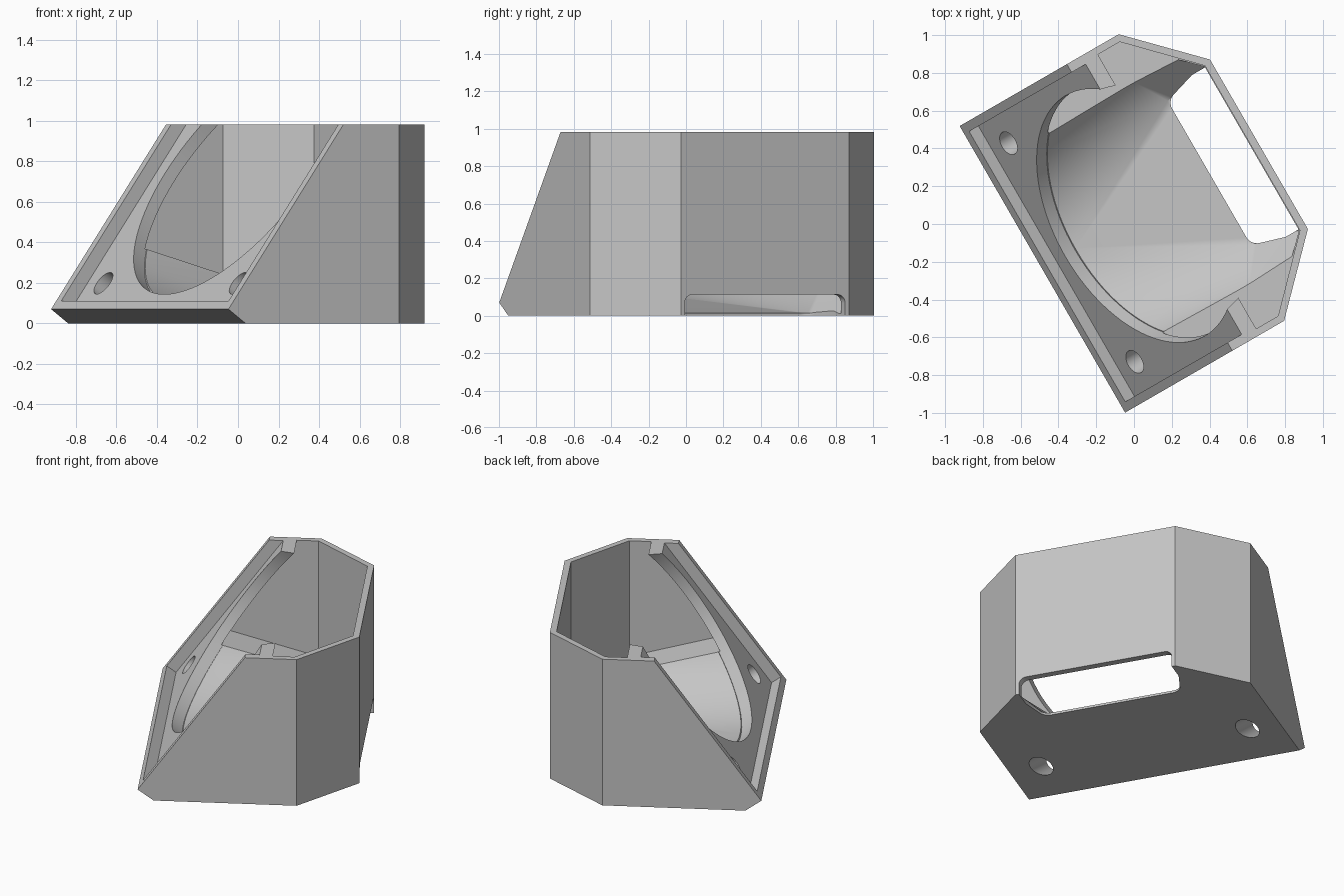
import bpy, bmesh, math
from mathutils import Matrix, Vector

cube = bpy.data.objects.get("Cube")
if cube:
    bpy.data.objects.remove(cube)

# Main sizes, in a frame where y runs from the sloped face to the back wall
HEIGHT = 0.982
ANGLE = math.radians(54.3)
RECESS, PLATE, RIM = 0.07, 0.066, 0.05
HALF = 0.876
FAN_R = 0.735
place = Matrix.Translation((-0.485, -0.24, 0)) @ Matrix.Rotation(math.radians(-60), 4, 'Z')
slope = Matrix.Translation((0, 0, 0.07)) @ Matrix.Rotation(ANGLE, 4, 'X')
up_slope = slope.to_3x3() @ Vector((0, 1, 0))
outward = slope.to_3x3() @ Vector((0, 0, 1))

grey = bpy.data.materials.new("light_grey_plastic")
grey.use_nodes = True
colour = (0.56, 0.56, 0.56, 1)
grey.diffuse_color = colour
grey.node_tree.nodes["Principled BSDF"].inputs["Base Color"].default_value = colour


def finish(bm, name):
    bmesh.ops.recalc_face_normals(bm, faces=bm.faces)
    mesh = bpy.data.meshes.new(name)
    bm.to_mesh(mesh)
    bm.free()
    mesh.materials.append(grey)
    obj = bpy.data.objects.new(name, mesh)
    bpy.context.collection.objects.link(obj)
    obj.matrix_world = place
    return obj


def prism(half_outline, z0, z1):
    """Extrude an outline given by its right half, mirrored in x."""
    outline = half_outline + [(-x, y) for x, y in reversed(half_outline)]
    bm = bmesh.new()
    face = bm.faces.new([bm.verts.new((x, y, z0)) for x, y in outline])
    out = bmesh.ops.extrude_face_region(bm, geom=[face])
    verts = [g for g in out["geom"] if isinstance(g, bmesh.types.BMVert)]
    bmesh.ops.translate(bm, verts=verts, vec=(0, 0, z1 - z0))
    return bm


def slice_off(bm, point, normal):
    """Remove everything on the normal's side of a plane and cap the cut."""
    geom = bm.verts[:] + bm.edges[:] + bm.faces[:]
    bmesh.ops.bisect_plane(bm, geom=geom, plane_co=point, plane_no=normal, clear_outer=True)
    bmesh.ops.holes_fill(bm, edges=[e for e in bm.edges if e.is_boundary], sides=0)


def cylinder(name, x, s, radius, top, bottom, segments):
    """Cylinder square to the sloped face."""
    bm = bmesh.new()
    where = slope @ Matrix.Translation((x, s, (top + bottom) / 2))
    bmesh.ops.create_cone(bm, cap_ends=True, segments=segments, radius1=radius,
                          radius2=radius, depth=top - bottom, matrix=where)
    return finish(bm, name)


# Housing block with chamfered back corners, sloped front and squared lip
bm = prism([(HALF, -0.5), (HALF, 0.972), (0.518, 1.324)], 0, HEIGHT)
slice_off(bm, slope.translation, outward)
slice_off(bm, slope.translation, -up_slope)
housing = finish(bm, "fan_duct_housing")

cutters = []

# Recess for the fan, leaving a thin rim
bm = prism([(HALF - RIM, RIM), (HALF - RIM, 2)], -RECESS, 0.5)
bm.transform(slope)
cutters.append(finish(bm, "recess_cutter"))

# Hollow interior behind the mounting plate, above the sloping side shelves
bm = prism([(0.838, -0.5), (0.838, 0.957), (0.503, 1.284)], -0.5, 1.5)
slice_off(bm, slope.translation - outward * (RECESS + PLATE), outward)
slice_off(bm, Vector((0, 0.376, 0.37)), Vector((0, -0.282, -1)))
cutters.append(finish(bm, "interior_cutter"))

# Round fan opening and the two screw holes
cutters.append(cylinder("fan_opening_cutter", 0, HALF, FAN_R, 0.2,
                        -RECESS - PLATE - 0.01, 96))
for side in (-1, 1):
    cutters.append(cylinder("screw_hole_cutter", side * 0.668, HALF - 0.668,
                            0.066, 0.1, -0.8, 32))

# Funnel from the lower arc of the opening down to the outlet
bm = bmesh.new()
reach = math.asin(0.625 / FAN_R)
for i in range(33):
    a = reach * (i / 16 - 1)
    r = FAN_R - 0.002
    bm.verts.new(slope @ Vector((r * math.sin(a), HALF - r * math.cos(a),
                                 -RECESS - PLATE + 0.004)))
for side in (-1, 1):
    for x, y, z in [(0.62, 0.42, 0.39), (0.62, 0.913, 0.225), (0.61, 1.17, 0.155),
                    (0.44, 1.02, 0.015), (0.5, 1.28, 0.012), (0.5, 1.28, 0.125)]:
        bm.verts.new((side * x, y, z))
hull = bmesh.ops.convex_hull(bm, input=bm.verts)
loose = [v for v in bm.verts if not v.link_faces]
bmesh.ops.delete(bm, geom=loose, context='VERTS')
cutters.append(finish(bm, "funnel_cutter"))

# Rounded outlet slot through the floor and the foot of the back wall
bm = prism([(0.44, 1.02), (0.495, 1.2), (0.495, 1.45)], -0.15, 0.113)
bmesh.ops.recalc_face_normals(bm, faces=bm.faces)
rounded = [e for e in bm.edges
           if all(abs(v.co.x) > 0.4 and v.co.y > 1.1 and v.co.z > 0 for v in e.verts)
           and abs(e.verts[0].co.x - e.verts[1].co.x) < 0.1]
rounded += [e for e in bm.edges
            if all(v.co.y < 1.1 for v in e.verts)
            and abs(e.verts[0].co.z - e.verts[1].co.z) > 0.1]
bmesh.ops.bevel(bm, geom=rounded, offset=0.045, segments=6, profile=0.5, affect='EDGES')
cutters.append(finish(bm, "outlet_cutter"))

# Cut everything out of the housing, then drop the cutters
bpy.context.view_layer.objects.active = housing
for cutter in cutters:
    cutter.hide_render = True
    mod = housing.modifiers.new(cutter.name, 'BOOLEAN')
    mod.operation = 'DIFFERENCE'
    mod.solver = 'EXACT'
    mod.object = cutter
    bpy.ops.object.modifier_apply(modifier=mod.name)
for cutter in cutters:
    bpy.data.objects.remove(cutter)

# Smooth the round surfaces and keep the corners crisp
bpy.ops.object.select_all(action='DESELECT')
housing.select_set(True)
bpy.ops.object.shade_smooth_by_angle(angle=math.radians(20))
